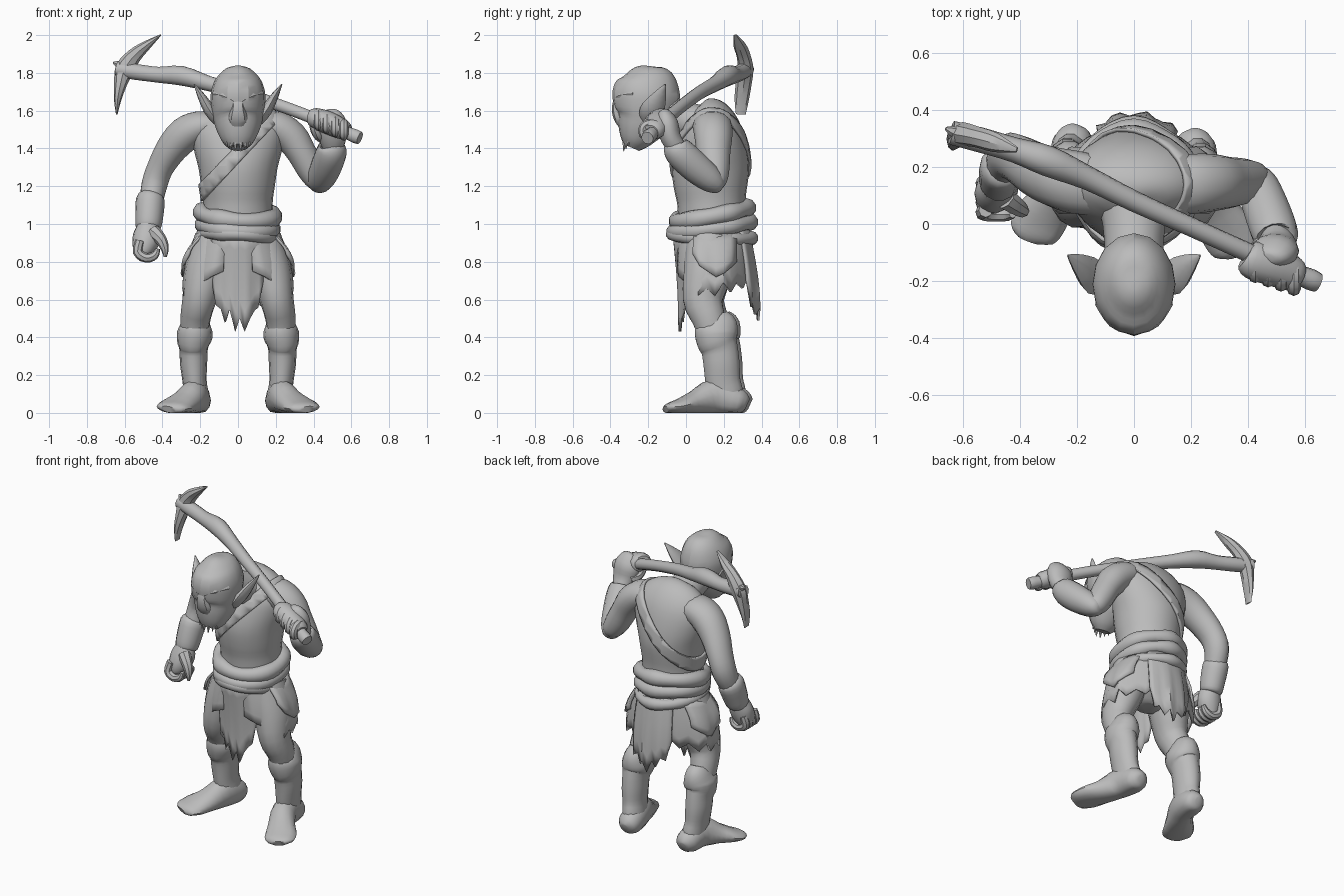
import bpy, bmesh, math
from mathutils import Vector

grey = bpy.data.materials.new("plain_grey")
grey.diffuse_color = (0.5, 0.5, 0.5, 1)


def finish(name, bm, angle=40):
    bmesh.ops.recalc_face_normals(bm, faces=bm.faces)
    me = bpy.data.meshes.new(name)
    bm.to_mesh(me)
    bm.free()
    ob = bpy.data.objects.new(name, me)
    bpy.context.collection.objects.link(ob)
    me.materials.append(grey)
    bpy.ops.object.select_all(action='DESELECT')
    ob.select_set(True)
    bpy.context.view_layer.objects.active = ob
    bpy.ops.object.shade_smooth_by_angle(angle=math.radians(angle))
    return ob


def spline(pts, steps, closed=False):
    """Catmull-Rom through points of any dimension."""
    out, n = [], len(pts)
    for i in range(n if closed else n - 1):
        q = [pts[(i + k) % n] if closed else pts[min(max(i + k, 0), n - 1)] for k in (-1, 0, 1, 2)]
        for s in range(steps):
            t = s / steps
            out.append([0.5 * (2 * b + (c - a) * t + (2 * a - 5 * b + 4 * c - d) * t * t
                               + (3 * b - a - 3 * c + d) * t ** 3) for a, b, c, d in zip(*q)])
    return out if closed else out + [list(pts[-1])]


def tube(name, pts, ref=(1, 0, 0), sides=14, steps=3, closed=False, angle=40):
    """Loft of ellipses; each point is x, y, z, radius along ref, other radius."""
    pts = [p if len(p) == 5 else (*p, p[3]) for p in pts]
    rows = spline(pts, steps, closed)
    bm, rings, n = bmesh.new(), [], len(rows)
    for i, (x, y, z, ra, rb) in enumerate(rows):
        lo, hi = ((i - 1) % n, (i + 1) % n) if closed else (max(i - 1, 0), min(i + 1, n - 1))
        t = (Vector(rows[hi][:3]) - Vector(rows[lo][:3])).normalized()
        a = Vector(ref)
        a = (a - t * a.dot(t)).normalized()
        b = t.cross(a)
        ring = []
        for k in range(sides):
            w = 2 * math.pi * k / sides
            v = Vector((x, y, z)) + a * ra * math.cos(w) + b * rb * math.sin(w)
            v.z = max(v.z, 0)
            ring.append(bm.verts.new(v))
        rings.append(ring)
    for i in range(n if closed else n - 1):
        p, q = rings[i], rings[(i + 1) % n]
        for k in range(sides):
            m = (k + 1) % sides
            bm.faces.new((p[k], p[m], q[m], q[k]))
    if not closed:
        bm.faces.new(rings[0])
        bm.faces.new(rings[-1])
    return finish(name, bm, angle)


def cloth(name, a0, a1, top, hem, r0, r1, cy=0.14, rows=5):
    """Hanging rag around the hips with a torn hem given by heights."""
    bm, cols, n = bmesh.new(), [], len(hem) - 1
    for i, zb in enumerate(hem):
        w = math.radians(a0 + (a1 - a0) * i / n)
        col = []
        for j in range(rows + 1):
            t = j / rows
            fold = 1 + 0.04 * t * math.sin(i * 1.9)
            rx, ry = ((r0[k] + (r1[k] - r0[k]) * math.sin(t * math.pi / 2)) * fold for k in (0, 1))
            col.append(bm.verts.new((rx * math.cos(w), cy + ry * math.sin(w), top + (zb - top) * t)))
        cols.append(col)
    for p, q in zip(cols, cols[1:]):
        for j in range(rows):
            bm.faces.new((p[j], q[j], q[j + 1], p[j + 1]))
    ob = finish(name, bm, 50)
    mod = ob.modifiers.new("thickness", 'SOLIDIFY')
    mod.thickness = 0.014
    return ob


# Torso, neck and pelvis
torso = tube("torso", [(0, .14, .92, .19, .18), (0, .135, 1.1, .183, .18), (0, .13, 1.2, .195, .195),
                       (0, .13, 1.3, .21, .205), (0, .135, 1.4, .235, .19), (0, .135, 1.5, .245, .16),
                       (0, .12, 1.58, .2, .12), (0, .1, 1.63, .12, .07), (0, .09, 1.645, .03, .02)],
             sides=24)
tube("neck", [(0, .13, 1.5, .15, .12), (0, 0, 1.55, .11, .1), (0, -.16, 1.6, .1, .1)])
tube("pelvis", [(0, .12, .7, .08, .06), (0, .12, .78, .19, .13), (0, .13, .98, .2, .18)], sides=20)

# Strap wrapping the torso, sliced from a copy of its surface
bm = bmesh.new()
bm.from_mesh(torso.data)
normal = Vector((.73, 0, -.68))
for off, s in ((.035, 1), (-.035, -1)):
    bmesh.ops.bisect_plane(bm, geom=bm.verts[:] + bm.edges[:] + bm.faces[:], plane_no=normal * s,
                           plane_co=Vector((0, 0, 1.37)) + normal * off, clear_outer=True)
strap = finish("chest_strap", bm)
mod = strap.modifiers.new("thickness", 'SOLIDIFY')
mod.thickness, mod.offset = .014, 1

# Rolled sash around the waist
for name, z, tilt, rx, ry, r in (("sash_upper", 1.05, .035, .19, .185, .046),
                                 ("sash_middle", .985, .025, .185, .2, .042),
                                 ("sash_lower", .935, -.01, .185, .21, .034)):
    ring = []
    for k in range(12):
        w = math.pi * k / 6
        rr = r * (1 + .15 * math.sin(2.5 * k))
        ring.append((rx * math.cos(w), .135 + ry * math.sin(w),
                     z + tilt * math.sin(w) - .012 * math.cos(w), rr, rr))
    tube(name, ring, ref=(0, 0, 1), sides=10, closed=True)

# Torn loincloth, back flap, shorts and side rags
cloth("front_flap", -132, -50, .97, [.7, .57, .55, .48, .55, .43, .5, .43, .5, .54, .56, .7],
      (.2, .2), (.195, .165))
cloth("back_flap", 48, 125, .97, [.7, .56, .58, .52, .56, .49, .57, .54, .6, .58, .7],
      (.21, .2), (.23, .25))
for s, side in ((1, "left"), (-1, "right")):
    a = 0 if s > 0 else 180
    dy = 0 if s > 0 else .015
    cloth(side + "_short", a - 75 * s, a + 70 * s, .97,
          [.75, .72, .69, .66, .62, .66, .62, .69, .64, .69, .66, .72], (.2, .19), (.3, .195))
    cloth(side + "_rag", a - 30 * s, a + 40 * s, .95, [.84, .78, .75, .72, .74, .77, .8],
          (.215, .2), (.305, .21))

    # Leg, boot and foot
    tube(side + "_thigh", [(.12 * s, .13, .92, .11, .13), (.17 * s, .115, .75, .115, .13),
                           (.205 * s, .09 + dy / 2, .6, .09, .108),
                           (.225 * s, .12 + dy, .5, .08, .09), (.23 * s, .15 + dy, .4, .07, .08)])
    tube(side + "_boot", [(x * s, y + dy, z, rx, ry) for x, y, z, rx, ry in (
        (.222, .145, .505, .06, .08), (.225, .16, .465, .08, .112), (.228, .16, .42, .095, .116),
        (.235, .165, .375, .088, .108), (.235, .178, .335, .075, .1), (.235, .188, .26, .072, .098),
        (.23, .195, .17, .064, .095), (.222, .21, .1, .065, .095), (.22, .215, .04, .058, .08))])
    tube(side + "_foot", [(x * s, y + dy * (1 + max(0, .25 - y) * 7), z, rx, rz) for x, y, z, rx, rz in (
        (.215, .325, .045, .02, .03), (.215, .312, .05, .05, .05), (.215, .27, .062, .072, .075),
        (.232, .15, .085, .074, .095), (.28, .05, .055, .082, .065), (.33, -.03, .035, .095, .042),
        (.358, -.085, .026, .082, .028), (.368, -.108, .018, .045, .018))], angle=50)

# Hooded head with a tapering mask
tube("head", [(0, -.21, 1.838, .015, .02), (0, -.21, 1.822, .065, .085), (0, -.205, 1.77, .117, .15),
              (0, -.21, 1.7, .143, .178), (0, -.215, 1.63, .143, .172), (0, -.225, 1.56, .132, .15),
              (0, -.25, 1.5, .115, .12), (0, -.275, 1.44, .085, .08), (0, -.29, 1.405, .05, .045)],
     sides=16, angle=25)
tube("nose", [(0, -.355, 1.69, .03, .015), (0, -.365, 1.62, .035, .028),
              (0, -.35, 1.56, .05, .032), (0, -.335, 1.51, .035, .015)], sides=8)
for s, side in ((1, "left"), (-1, "right")):
    tube(side + "_brow", [(.015 * s, -.365, 1.65, .02), (.07 * s, -.34, 1.68, .024),
                          (.12 * s, -.272, 1.69, .02)], ref=(0, 0, 1), sides=8)
    tube(side + "_ear", [(.11 * s, -.19, 1.545, .05, .025), (.15 * s, -.18, 1.6, .066, .03),
                         (.19 * s, -.145, 1.67, .042, .022), (.232 * s, -.11, 1.74, .004, .003)],
         ref=(0, 1, 0), sides=8)
    for i, x in enumerate((.015, .038, .06)):
        z = 1.41 + .012 * i
        tube(f"{side}_tooth_{i + 1}", [(x * s, -.325 + .012 * i, z + .02, .013),
                                       (x * s, -.33 + .012 * i, z - .025, .002)], sides=6, steps=1)

# Hanging arm with bracer and curled hand
tube("right_arm", [(-.1, .13, 1.53, .1, .06), (-.2, .145, 1.515, .11, .085), (-.28, .165, 1.475, .105, .095),
                   (-.35, .195, 1.4, .095, .085), (-.41, .23, 1.3, .085, .072),
                   (-.442, .235, 1.21, .08, .07), (-.462, .19, 1.1, .065, .06)], ref=(0, 1, 0))
tube("right_bracer", [(-.46, .21, 1.155, .055, .06), (-.464, .2, 1.13, .076, .082),
                      (-.47, .165, 1.04, .074, .078), (-.475, .145, .98, .066, .068),
                      (-.475, .14, .965, .045, .045)])
tube("right_palm", [(-.475, .14, 1.0, .055, .055), (-.48, .12, .94, .075, .065),
                    (-.495, .1, .88, .065, .065), (-.5, .09, .83, .04, .05), (-.49, .085, .81, .015, .02)])
for i in range(4):
    y = .15 - .034 * i
    tube(f"right_finger_{i + 1}", [(-.52, y, .91, .025), (-.53, y - .01, .85, .026),
                                   (-.485, y - .015, .82, .025), (-.44, y - .015, .835, .022),
                                   (-.425, y - .015, .87, .012)], ref=(0, 1, 0), sides=8)
tube("right_thumb", [(-.45, .09, .96, .04), (-.41, .06, .92, .032), (-.388, .045, .87, .022),
                     (-.385, .04, .825, .008)], ref=(0, 1, 0), sides=8)

# Raised arm, bent at the elbow
tube("left_arm", [(.1, .13, 1.53, .1, .06), (.2, .14, 1.515, .105, .085), (.28, .145, 1.46, .1, .09),
                  (.335, .145, 1.38, .09, .08), (.385, .15, 1.29, .08, .075),
                  (.425, .15, 1.225, .066, .062), (.44, .145, 1.195, .035, .035)], ref=(0, 1, 0))
tube("left_forearm", [(.425, .19, 1.19, .02, .02), (.428, .175, 1.2, .05, .045),
                      (.437, .13, 1.235, .073, .07), (.465, .05, 1.3, .082, .083),
                      (.49, -.02, 1.365, .083, .083), (.5, -.055, 1.405, .074, .072),
                      (.5, -.06, 1.415, .055, .055)])
tube("left_palm", [(.5, -.04, 1.39, .05, .05), (.5, -.08, 1.455, .075, .055),
                   (.49, -.1, 1.53, .085, .06), (.475, -.115, 1.585, .06, .035),
                   (.47, -.12, 1.6, .02, .015)])
# Clenched fist around the handle, with shallow finger ridges
tube("left_fist", [(.39, -.115, 1.565, .045, .045), (.41, -.125, 1.56, .066, .055),
                   (.48, -.145, 1.535, .07, .06), (.56, -.175, 1.497, .062, .052),
                   (.585, -.185, 1.487, .04, .038)], ref=(0, 1, 0), sides=12)
for i in range(4):
    t = i / 3
    x, y, z = .425 + .135 * t, -.135 - .045 * t, 1.55 - .052 * t
    tube(f"left_finger_{i + 1}", [(x, y + .04, z + .025, .022), (x, y, z + .036, .024),
                                  (x, y - .042, z + .018, .025), (x, y - .044, z - .025, .024),
                                  (x, y - .01, z - .042, .016)], sides=8)
tube("left_thumb", [(.45, -.07, 1.46, .034), (.42, -.11, 1.48, .03), (.4, -.13, 1.52, .022),
                    (.395, -.135, 1.545, .01)], sides=8)

# Pickaxe: wooden handle swelling towards the head
tube("pickaxe_handle", [(.645, -.205, 1.455, .034), (.62, -.195, 1.465, .038), (.56, -.17, 1.49, .034),
                        (.4, -.1, 1.56, .034), (.2, -.01, 1.635, .034), (0, .08, 1.7, .037),
                        (-.16, .16, 1.745, .042), (-.3, .22, 1.785, .054), (-.42, .26, 1.79, .044),
                        (-.54, .295, 1.805, .044), (-.64, .32, 1.82, .042)], ref=(0, 1, 0), sides=10)
# Curved pick head
tube("pickaxe_head", [(-.41, .26, 2.0, .01, .004), (-.485, .285, 1.945, .034, .025),
                      (-.55, .305, 1.89, .037, .04), (-.6, .315, 1.82, .042, .05),
                      (-.622, .305, 1.74, .042, .034), (-.637, .295, 1.66, .038, .02),
                      (-.642, .29, 1.58, .026, .004)], ref=(0, 1, 0), sides=8, angle=30)
tube("pickaxe_spur", [(-.6, .315, 1.83, .03), (-.635, .325, 1.845, .02), (-.66, .335, 1.855, .006)],
     ref=(0, 1, 0), sides=6)
